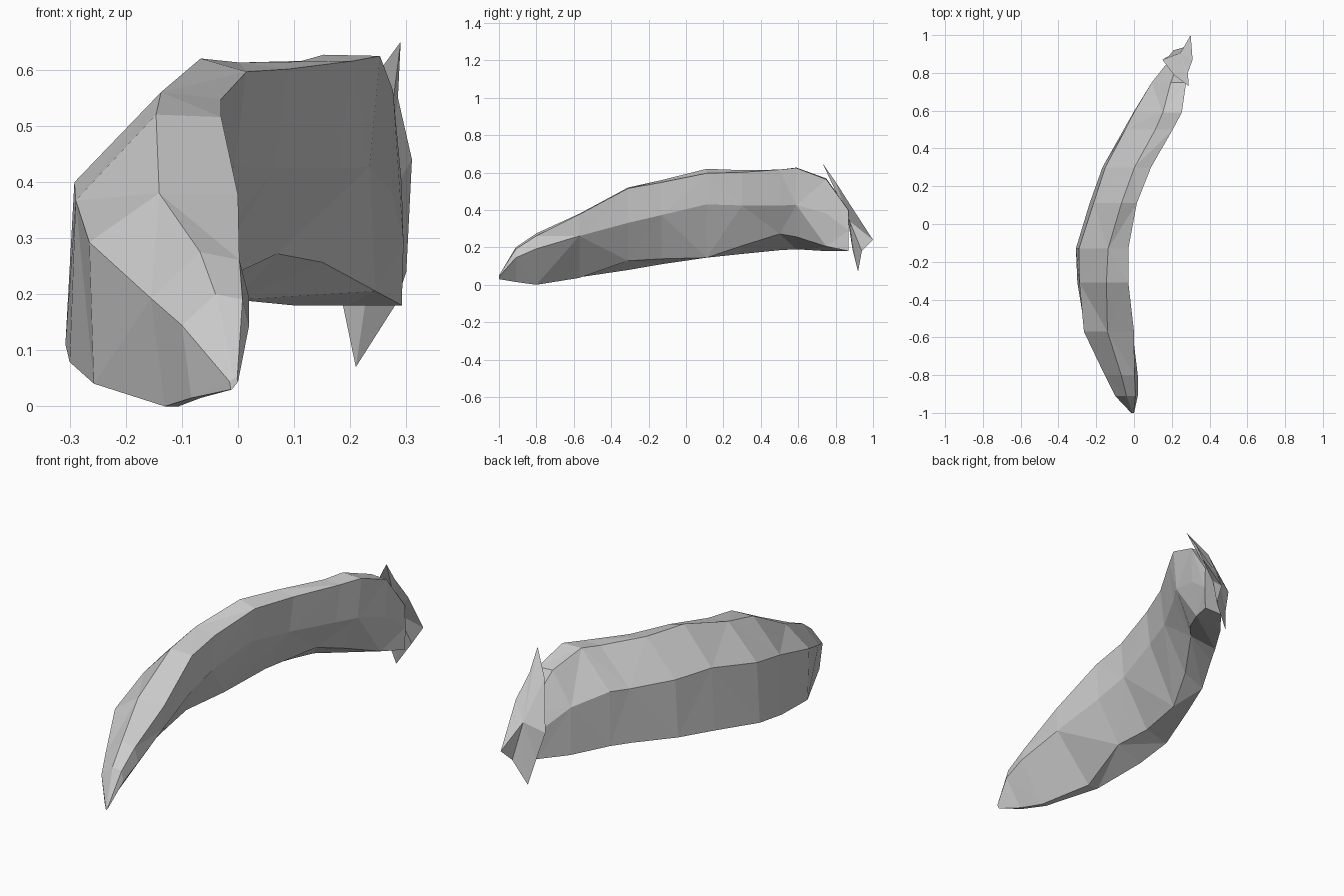
import bpy, bmesh

if "Cube" in bpy.data.objects:
    bpy.data.objects.remove(bpy.data.objects["Cube"])


def make_object(name, bm):
    bmesh.ops.recalc_face_normals(bm, faces=bm.faces[:])
    mesh = bpy.data.meshes.new(name)
    bm.to_mesh(mesh)
    bm.free()
    obj = bpy.data.objects.new(name, mesh)
    bpy.context.collection.objects.link(obj)
    return obj


# Curved body: stations are y, left x, right x, bottom z, top z
stations = [
    (-1.00, -0.015, 0.00, 0.03, 0.05),
    (-0.91, -0.10, 0.02, 0.015, 0.20),
    (-0.80, -0.155, 0.02, 0.00, 0.275),
    (-0.57, -0.265, 0.00, 0.03, 0.38),
    (-0.31, -0.30, -0.03, 0.07, 0.52),
    (-0.13, -0.31, -0.03, 0.105, 0.56),
    (0.11, -0.24, 0.015, 0.145, 0.62),
    (0.30, -0.175, 0.09, 0.165, 0.615),
    (0.50, -0.065, 0.205, 0.185, 0.62),
    (0.59, -0.015, 0.255, 0.19, 0.63),
    (0.75, 0.09, 0.28, 0.18, 0.57),
    (0.87, 0.19, 0.295, 0.18, 0.40),
]
# Six-sided sections along y, as fractions of the station's box:
# top left, top right, right middle, right low, left low, left middle
profiles = [
    (-.80, [(.50, 1), (.90, .95), (1, .70), (.28, 0), (.14, 0), (0, .70)]),
    (-.57, [(.47, 1), (1, .99), (.97, .66), (.25, .02), (.03, .03), (0, .75)]),
    (-.31, [(.57, 1), (1, .99), (.96, .58), (.50, .13), (0, .02), (.04, .66)]),
    (.11, [(.68, 1), (1, .95), (.92, .60), (.35, 0), (.02, 0), (.10, .63)]),
    (.50, [(.66, .99), (1, .99), (.90, .55), (.50, .20), (.04, 0), (.07, .6)]),
    (.87, [(.50, 1), (.97, .98), (1, .50), (.97, 0), (.05, 0), (0, .60)]),
]


def section(y):
    y = min(max(y, profiles[0][0]), profiles[-1][0])
    for (y0, p0), (y1, p1) in zip(profiles, profiles[1:]):
        if y <= y1:
            t = (y - y0) / (y1 - y0)
            return [(a[0] + (b[0] - a[0]) * t, a[1] + (b[1] - a[1]) * t)
                    for a, b in zip(p0, p1)]


bm = bmesh.new()
rings = []
for y, xl, xr, zb, zt in stations:
    rings.append([bm.verts.new((xl + (xr - xl) * u, y, zb + (zt - zb) * v))
                  for u, v in section(y)])
for k, (a, b) in enumerate(zip(rings, rings[1:])):
    for i in range(6):
        j = (i + 1) % 6
        # Alternating diagonals give the faceted skin
        if (i + k) % 2:
            bm.faces.new((a[i], a[j], b[j]))
            bm.faces.new((a[i], b[j], b[i]))
        else:
            bm.faces.new((a[i], a[j], b[i]))
            bm.faces.new((a[j], b[j], b[i]))
bm.faces.new(rings[0])
bm.faces.new(rings[-1])
make_object("curved_body", bm)

# Pointed leafy cap over the stem end
outline = [
    (.29, .73, .65), (.285, .80, .55), (.31, .87, .44), (.30, 1.0, .24),
    (.28, .94, .18), (.21, .92, .07), (.185, .89, .19), (.15, .87, .32),
    (.21, .79, .54),
]
bm = bmesh.new()
rim = [bm.verts.new(p) for p in outline]
outer = bm.verts.new((.245, .905, .36))
inner = bm.verts.new((.25, .875, .34))
for a, b in zip(rim, rim[1:] + rim[:1]):
    bm.faces.new((a, b, outer))
    bm.faces.new((b, a, inner))
make_object("leafy_cap", bm)
